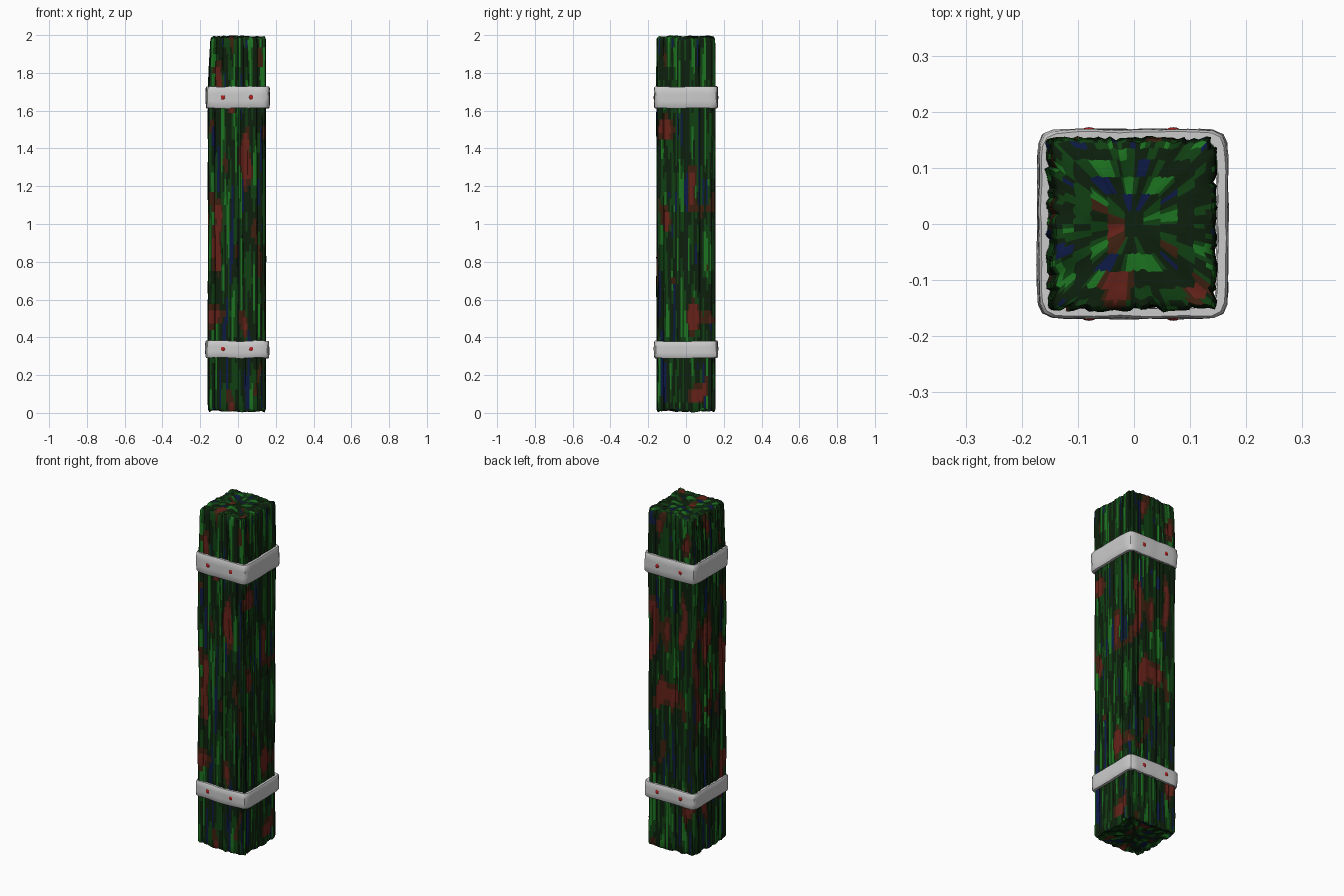
import bpy, bmesh, math, random
from mathutils import Vector, noise

if "Cube" in bpy.data.objects:
    bpy.data.objects.remove(bpy.data.objects["Cube"])

random.seed(4)
SIDE = 32            # columns per post side


def mat(name, rgb):
    m = bpy.data.materials.new(name)
    m.diffuse_color = (*rgb, 1)
    m.use_nodes = True
    m.node_tree.nodes["Principled BSDF"].inputs["Base Color"].default_value = m.diffuse_color
    return m


def square_loop(per_side, power):
    """Unit square outline with softened corners."""
    pts = []
    for s in range(4):
        a = s * math.pi / 2
        for i in range(per_side):
            u = -1 + 2 * i / per_side
            k = (1 + abs(u) ** power) ** (-1 / power)
            pts.append((k * (math.cos(a) - u * math.sin(a)),
                        k * (math.sin(a) + u * math.cos(a))))
    return pts


def bridge(bm, rings, closed=False):
    n = len(rings[0])
    pairs = list(zip(rings, rings[1:])) + ([(rings[-1], rings[0])] if closed else [])
    for a, b in pairs:
        for i in range(n):
            j = (i + 1) % n
            bm.faces.new((a[i], a[j], b[j], b[i]))


def finish(bm, name, mats=(), angle=40):
    bmesh.ops.recalc_face_normals(bm, faces=bm.faces)
    me = bpy.data.meshes.new(name)
    bm.to_mesh(me)
    bm.free()
    ob = bpy.data.objects.new(name, me)
    bpy.context.collection.objects.link(ob)
    for m in mats:
        me.materials.append(m)
    bpy.ops.object.select_all(action='DESELECT')
    bpy.context.view_layer.objects.active = ob
    ob.select_set(True)
    bpy.ops.object.shade_smooth_by_angle(angle=math.radians(angle))
    return ob


wood = [mat("dark", (0.004, 0.014, 0.004)), mat("deep_green", (0.005, 0.05, 0.006)),
        mat("green", (0.012, 0.17, 0.015)), mat("red", (0.13, 0.016, 0.01)),
        mat("dull_red", (0.045, 0.014, 0.005)), mat("blue", (0.004, 0.01, 0.06))]


def grain_colour(p, end):
    """Material index: streaks along the grain with patches of red."""
    q = Vector((p.x * 14, p.y * 14, p.z * 5))
    patch = noise.noise(q) + 0.25 * math.exp(-((p.z - 1.1) / 0.4) ** 2) - 0.1 * (p.x > 0.13)
    stretch = 35 if end else 75
    streak = noise.noise(Vector((p.x * stretch, p.y * stretch, p.z * 3 + 5)))
    if patch > 0.5:
        return 3
    if patch > 0.36:
        return 4
    if streak > 0.33:
        return 2
    if streak > 0.05:
        return 1
    return 5 if streak < -0.42 else 0


# Wooden post: square section with vertical grain grooves and ragged ends
outline = square_loop(SIDE, 26)
cracks = [random.choice((0, 0, 0, 0.002, 0.003, 0.007)) for _ in outline]
bm = bmesh.new()
rings = []


def post_ring(z, scale, rough, end):
    ring = []
    for (x, y), c in zip(outline, cracks):
        g = 0.004 * noise.noise(Vector((x * 7, y * 7, z * 2)))
        g += 0.003 * noise.noise(Vector((x * 20, y * 20, z * 3)))
        k = scale * (1 + (g - c) / 0.152)
        px, py = -0.006 + 0.152 * x * k, 0.154 * y * k
        if z > 1.7:                       # slight taper at the top left
            px += 0.012 * (z - 1.7) / 0.3 * max(0, -x)
        dz = rough * noise.noise(Vector((px * 25, py * 25, end * 3.3)))
        ring.append(bm.verts.new((px, py, z + dz)))
    rings.append(ring)


for s in (0.15, 0.35, 0.55, 0.75, 0.9):
    post_ring(0.018, s, 0.015, 1)
post_ring(0.010, 0.965, 0.012, 1)
post_ring(0.022, 1.0, 0.012, 1)
for i in range(1, 56):
    post_ring(0.02 + 1.95 * i / 56, 1.0, 0, 0)
post_ring(1.978, 0.99, 0.008, 2)
post_ring(1.988, 0.955, 0.012, 2)
for s in (0.88, 0.75, 0.55, 0.35, 0.15):
    post_ring(1.99, s, 0.014, 2)
bridge(bm, rings)
for ring in (rings[0], rings[-1]):
    bm.faces.new(ring)
for f in bm.faces:
    c = f.calc_center_median()
    inner = max(abs(c.x + 0.006), abs(c.y)) < 0.138
    f.material_index = grain_colour(c, inner)
finish(bm, "wooden_post", wood, 50)


# Metal bands: rounded square hoops with lightly hammered faces
def band(name, z0, z1, cx):
    bm = bmesh.new()
    loop = square_loop(14, 12)
    zm, h = (z0 + z1) / 2, (z1 - z0) / 2
    section = [(0.150, -h), (0.164, -h), (0.168, -h + 0.006), (0.169, -h / 3), (0.169, h / 3),
               (0.168, h - 0.006), (0.164, h), (0.150, h)]
    rings = []
    for r, dz in section:
        ring = []
        for x, y in loop:
            w = noise.noise(Vector((x * 3, y * 3, (zm + dz) * 18)))
            k = r + 0.003 * w
            tilt = 0.004 * noise.noise(Vector((x * 1.5, y * 1.5, zm)))
            ring.append(bm.verts.new((cx + x * k, y * k, zm + dz + tilt)))
        rings.append(ring)
    bridge(bm, rings, closed=True)
    return finish(bm, name)


rivet_red = mat("rivet_red", (0.45, 0.015, 0.015))


# Rivets: two domed heads on the front and two on the back of each band
def rivets(name, z):
    for side in (-1, 1):
        for i, x in enumerate((-0.08, 0.07)):
            bpy.ops.mesh.primitive_uv_sphere_add(segments=14, ring_count=8, radius=0.013,
                                                 location=(x, side * 0.166, z))
            ob = bpy.context.object
            ob.scale.y = 0.5
            ob.name = f"{name}_{'back' if side > 0 else 'front'}_{i + 1}"
            ob.data.materials.append(rivet_red)
            bpy.ops.object.shade_smooth()


band("upper_band", 1.613, 1.727, -0.001)
band("lower_band", 0.291, 0.381, -0.004)
rivets("upper_rivet", 1.67)
rivets("lower_rivet", 0.339)
